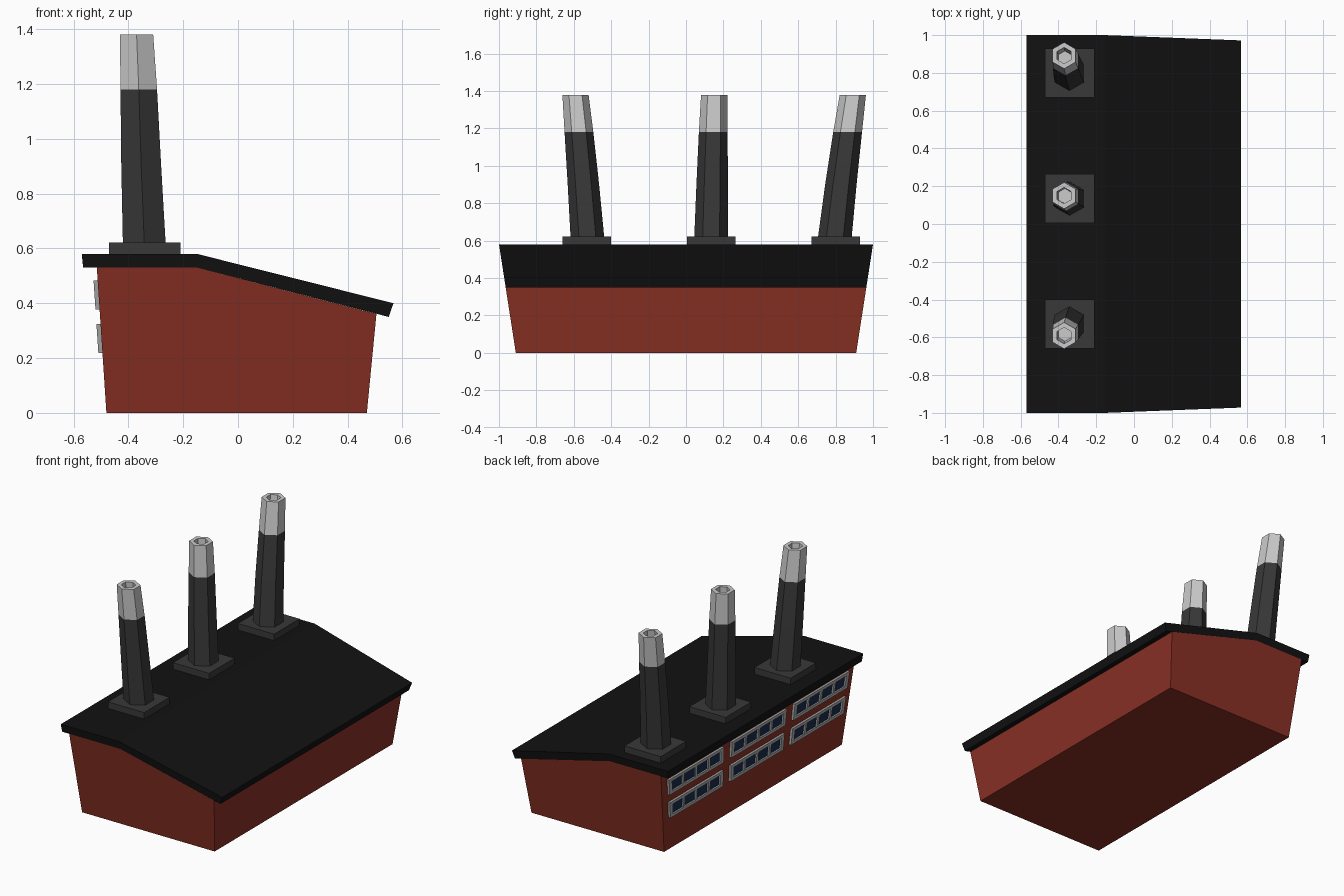
import bpy, bmesh, math

if "Cube" in bpy.data.objects:
    bpy.data.objects.remove(bpy.data.objects["Cube"])


def material(name, rgb):
    m = bpy.data.materials.new(name)
    m.diffuse_color = (*rgb, 1)
    m.use_nodes = True
    m.node_tree.nodes["Principled BSDF"].inputs["Base Color"].default_value = m.diffuse_color
    return m


RED = material("brick_red", (0.25, 0.03, 0.018))
BLACK = material("roof_black", (0.006, 0.006, 0.006))
DARK = material("dark_grey", (0.04, 0.04, 0.04))
LIGHT = material("light_grey", (0.55, 0.55, 0.55))
FRAME = material("frame_grey", (0.4, 0.4, 0.4))
GLASS = material("glass_blue", (0.008, 0.025, 0.07))


def finish(bm, name, mat):
    bmesh.ops.recalc_face_normals(bm, faces=bm.faces)
    me = bpy.data.meshes.new(name)
    bm.to_mesh(me)
    bm.free()
    me.materials.append(mat)
    ob = bpy.data.objects.new(name, me)
    bpy.context.collection.objects.link(ob)


def flare(z):
    # the building widens along y with height
    return 1 + 0.17 * z


def loft(bm, rings, close=False):
    # skin a stack of equal-sized point rings
    vs = [[bm.verts.new(p) for p in r] for r in rings]
    n = len(vs[0])
    for a, b in zip(vs, vs[1:]):
        for i in range(n):
            j = (i + 1) % n
            bm.faces.new((a[i], a[j], b[j], b[i]))
    bm.faces.new(vs[0])
    bm.faces.new(vs[-1])


def extruded(name, profile, mat):
    bm = bmesh.new()
    loft(bm, [[(x, s * 0.91 * flare(z), z) for x, z in profile] for s in (-1, 1)])
    finish(bm, name, mat)


# main hall and roof slab
extruded("walls", [(-0.48, 0), (0.47, 0), (0.505, 0.361), (-0.15, 0.53), (-0.515, 0.53)], RED)
extruded("roof", [(-0.565, 0.53), (-0.15, 0.53), (0.55, 0.35), (0.567, 0.40),
                  (-0.15, 0.58), (-0.57, 0.58)], BLACK)


def hexagon(c, r):
    return [(c[0] + r * math.sin(i * math.pi / 3), c[1] + r * math.cos(i * math.pi / 3), c[2])
            for i in range(6)]


# chimneys: square plinth, leaning shaft, pale hollow tip
for k, y in enumerate((-0.53, 0.135, 0.80)):
    bm = bmesh.new()
    loft(bm, [[(-0.34 + sx * 0.13, y + sy * 0.13, z)
               for sx, sy in ((-1, -1), (1, -1), (1, 1), (-1, 1))] for z in (0.575, 0.622)])
    finish(bm, f"chimney_plinth_{k}", DARK)

    base = (-0.342, y * 0.995, 0.62)
    low = (-0.353, y * 1.035, 0.90)
    mid = (-0.362, y * 1.08, 1.18)
    top = (-0.37, y * 1.115, 1.38)
    well = (-0.366, y * 1.095, 1.26)
    bm = bmesh.new()
    loft(bm, [hexagon(base, 0.09), hexagon(low, 0.084), hexagon(mid, 0.077)])
    finish(bm, f"chimney_shaft_{k}", DARK)
    bm = bmesh.new()
    loft(bm, [hexagon(mid, 0.077), hexagon(top, 0.07), hexagon(top, 0.043), hexagon(well, 0.04)])
    finish(bm, f"chimney_tip_{k}", LIGHT)


def wall_box(bm, y0, y1, z0, z1, out):
    # box lying on the sloping left wall; y is given at ground width
    rings = []
    for d in (-0.005, out):
        rings.append([(-0.48 - 0.066 * z - d, y * flare(z), z)
                      for y, z in ((y0, z0), (y1, z0), (y1, z1), (y0, z1))])
    loft(bm, rings)


# windows: two rows of three, four panes each
for row, z0 in enumerate((0.218, 0.377)):
    z1 = z0 + 0.106
    for col, yc in enumerate((-0.595, 0.0, 0.595)):
        y0, y1 = yc - 0.26, yc + 0.26
        bm = bmesh.new()
        for za, zb in ((z0, z0 + 0.02), (z1 - 0.02, z1)):
            wall_box(bm, y0, y1, za, zb, 0.015)
        for i in range(5):
            c = y0 + 0.014 + i * (0.52 - 0.028) / 4
            w = 0.014 if i in (0, 4) else 0.009
            wall_box(bm, c - w, c + w, z0 + 0.02, z1 - 0.02, 0.015)
        finish(bm, f"window_frame_{row}_{col}", FRAME)
        bm = bmesh.new()
        wall_box(bm, y0 + 0.01, y1 - 0.01, z0 + 0.015, z1 - 0.015, 0.005)
        finish(bm, f"window_glass_{row}_{col}", GLASS)
